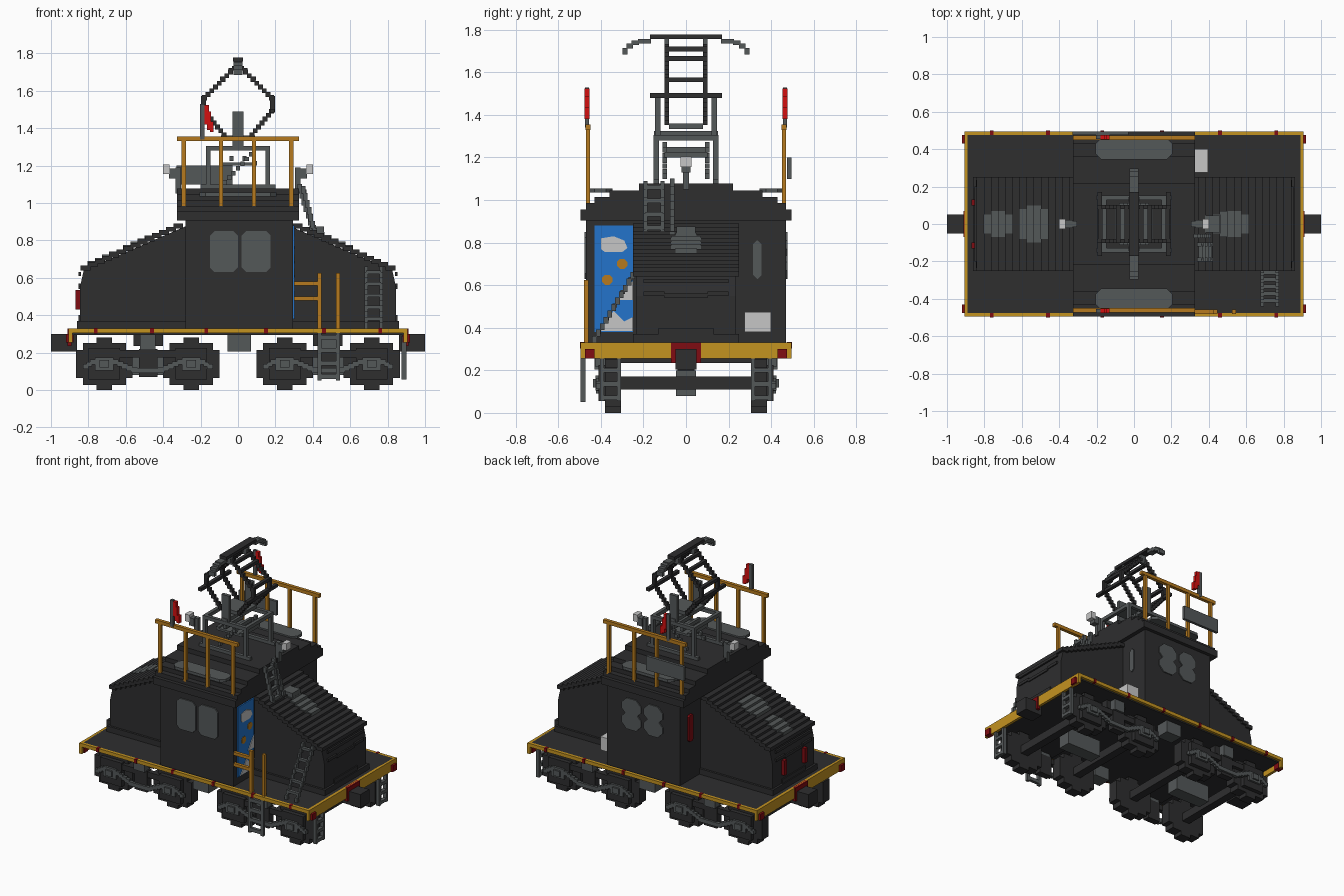
import bpy, bmesh
from mathutils import Vector

cube = bpy.data.objects.get("Cube")
if cube:
    bpy.data.objects.remove(cube, do_unlink=True)


def lin(v):
    v /= 255
    return v / 12.92 if v <= 0.04045 else ((v + 0.055) / 1.055) ** 2.4


def material(name, r, g, b):
    m = bpy.data.materials.new(name)
    m.use_nodes = True
    c = (lin(r), lin(g), lin(b), 1)
    m.diffuse_color = c
    m.node_tree.nodes["Principled BSDF"].inputs["Base Color"].default_value = c
    return m


DARK = material("charcoal", 46, 46, 47)
GREY = material("steel grey", 84, 88, 89)
YELLOW = material("safety yellow", 196, 147, 32)
ORANGE = material("rail orange", 182, 122, 30)
RED = material("bright red", 212, 16, 16)
MAROON = material("dark red", 128, 12, 18)
BLUE = material("door blue", 35, 116, 203)
WHITE = material("pale grey", 198, 198, 198)


def finish(name, bm, mat):
    bmesh.ops.recalc_face_normals(bm, faces=bm.faces)
    me = bpy.data.meshes.new(name)
    bm.to_mesh(me)
    bm.free()
    me.materials.append(mat)
    ob = bpy.data.objects.new(name, me)
    bpy.context.collection.objects.link(ob)
    return ob


def boxes(name, mat, items):
    """One object from boxes given as (x0, x1, y0, y1, z0, z1)."""
    bm = bmesh.new()
    for x0, x1, y0, y1, z0, z1 in items:
        vs = bmesh.ops.create_cube(bm, size=1)["verts"]
        for v in vs:
            v.co = Vector(((x0 + x1) / 2 + v.co.x * (x1 - x0),
                           (y0 + y1) / 2 + v.co.y * (y1 - y0),
                           (z0 + z1) / 2 + v.co.z * (z1 - z0)))
    return finish(name, bm, mat)


def prism(name, mat, pts, axis, a, b):
    """Extrude a 2D outline along axis 'x' (pts are y,z), 'y' (x,z) or 'z' (x,y)."""
    place = {'x': lambda p, q, d: (d, p, q), 'y': lambda p, q, d: (p, d, q), 'z': lambda p, q, d: (p, q, d)}[axis]
    bm = bmesh.new()
    f = bm.faces.new([bm.verts.new(place(p, q, a)) for p, q in pts])
    r = bmesh.ops.extrude_face_region(bm, geom=[f])
    shift = Vector(place(0, 0, b - a))
    for v in r["geom"]:
        if isinstance(v, bmesh.types.BMVert):
            v.co += shift
    return finish(name, bm, mat)


def octagon(u0, u1, v0, v1, c):
    return [(u0 + c, v0), (u1 - c, v0), (u1, v0 + c), (u1, v1 - c),
            (u1 - c, v1), (u0 + c, v1), (u0, v1 - c), (u0, v0 + c)]


def steps(p, q, n, s):
    """Stepped run of n boxes of size s from p to q."""
    p, q = Vector(p), Vector(q)
    out = []
    for i in range(n):
        c = p.lerp(q, i / (n - 1))
        out.append(tuple(k for j in range(3) for k in (c[j] - s[j] / 2, c[j] + s[j] / 2)))
    return out


def flip(items, axis):
    """Items plus their mirror images across x (0) or y (1)."""
    out = list(items)
    for b in items:
        b = list(b)
        b[2 * axis], b[2 * axis + 1] = -b[2 * axis + 1], -b[2 * axis]
        out.append(tuple(b))
    return out


# Deck, rim, end beams and couplers
boxes("deck", DARK, [(-.89, .89, -.475, .475, .295, .33), (-.86, .86, -.25, .25, .33, .37)])
boxes("deck_rim", YELLOW, flip([(-.9, .9, .475, .495, .305, .33)], 1) + flip([(.885, .905, -.495, .495, .255, .33)], 0))
boxes("rim_markers", MAROON, flip([(x - .01, x + .01, .475, .499, .303, .332) for x in (-.76, -.46, -.17, .15, .46, .76)], 1))
boxes("corner_lamps", MAROON, flip(flip([(.88, .92, .43, .475, .255, .3)], 0), 1))
boxes("coupler_plate", MAROON, flip([(.89, .912, -.07, .07, .235, .33)], 0))
boxes("couplers", DARK, flip([(.86, 1, -.05, .05, .205, .3)], 0))

# Cab body and stepped arch roof
boxes("cab_body", DARK, [(-.28, .295, -.47, .47, .33, .92)])
boxes("cab_roof", DARK, [(-.325, .325, -w, w, a, b) for w, a, b in
      ((.495, .905, .955), (.47, .955, .985), (.43, .985, 1.015), (.36, 1.015, 1.045), (.22, 1.045, 1.078))])
for s in (-1, 1):
    pts = [(x, s * y) for x, y in octagon(-.205, .205, .345, .46, .03)]
    prism("roof_plate", GREY, pts, 'z', 1.035, 1.055)

# Cab windows, waisted at the back
for x0, x1 in ((-.15, .0), (.02, .175)):
    prism("front_window", GREY, octagon(x0, x1, .63, .85, .025), 'y', -.478, -.465)
    for z0, z1 in ((.63, .75), (.73, .85)):
        prism("back_window", GREY, octagon(x0, x1, z0, z1, .04), 'y', .465, .478)

# Sloping hoods with overlapping roof slats
for s, tag in ((1, "left"), (-1, "right")):
    pts = [(s * x, z) for x, z in ((.28, .33), (.845, .33), (.845, .55), (.825, .64), (.28, .875))]
    prism(tag + "_hood", DARK, pts, 'y', -.235, .235)
    n = 14
    slats = steps((s * .32, 0, .877), (s * .815, 0, .653), n, (.052, .5, .026))
    boxes(tag + "_hood_slats", DARK, slats)
    # Roof hatches follow the slats, with the corners cut back
    spans = ((.45, .60, .1), (.66, .8, .07)) if s < 0 else ((.41, .6, .07),)
    hatch = []
    for a, b, w in spans:
        inside = [t for t in slats if a <= abs(t[0] + t[1]) / 2 <= b]
        for i, t in enumerate(inside):
            k = w - (.02 if i in (0, len(inside) - 1) else 0)
            hatch.append((t[0] - .001, t[1] + .001, -k, k, t[4] + .005, t[5] + .006))
    boxes(tag + "_hood_hatches", GREY, hatch)
    boxes(tag + "_hood_end_trim", DARK, [tuple(sorted((s * .84, s * .853))) + b for b in
          ((-.2, .2, .61, .63), (-.2, -.1, .55, .57), (.1, .2, .55, .57), (-.1, .1, .54, .56), (-.13, .13, .37, .4))])

# Fittings on the hood ends and cab end walls
boxes("hood_end_lamps", MAROON, flip([(-.868, -.84, .1, .13, .43, .535)], 1))
prism("red_panel", MAROON, octagon(.335, .385, .61, .8, .012), 'x', -.295, -.275)
prism("end_window", GREY, octagon(.315, .355, .63, .81, .018), 'x', .29, .302)
boxes("white_locker", WHITE, [(.29, .395, .275, .4, .38, .475)])

# Painted cab door
boxes("cab_door", BLUE, [(.29, .302, -.43, -.25, .38, .88)])
prism("door_window", WHITE, [(-.4, .77), (-.38, .755), (-.3, .755), (-.275, .775), (-.29, .81), (-.34, .83), (-.4, .82)], 'x', .30, .306)
prism("door_patch_low", WHITE, [(-.41, .385), (-.25, .385), (-.25, .45), (-.29, .43), (-.34, .48), (-.37, .43)], 'x', .30, .306)
prism("door_patch_mid", WHITE, [(-.32, .53), (-.25, .53), (-.25, .62), (-.28, .59)], 'x', .30, .306)
for y, z in ((-.3, .7), (-.37, .625)):
    prism("door_spot", ORANGE, octagon(y - .024, y + .024, z - .024, z + .024, .014), 'x', .30, .306)

# Ladder leaning on the left hood
lad = []
for x in (.685, .765):
    lad += steps((x, -.43, .345), (x, -.25, .645), 11, (.018, .022, .032))
lad += steps((.725, -.41, .38), (.725, -.26, .63), 5, (.08, .022, .018))
boxes("hood_ladder", GREY, lad)

# Ladder, pipe and horn behind the cab roof
up = []
for y in (-.19, -.11):
    up += steps((.41, y, .845), (.35, y, 1.07), 7, (.024, .02, .04))
up += steps((.405, -.15, .87), (.355, -.15, 1.06), 4, (.022, .08, .022))
up += steps((.41, -.065, .83), (.33, -.065, 1.08), 8, (.026, .022, .042))
up += [(.38, .5, -.07, .07, .74, .83), (.38, .46, -.045, .045, .83, .875)]
boxes("roof_ladder_and_pipe", GREY, up)

# Roof lamps
boxes("lamp_stems", GREY, flip([(.305, .335, -.015, .015, 1.05, 1.19), (.33, .37, -.022, .022, 1.13, 1.185)], 0))
boxes("lamp_lenses", WHITE, flip([(.365, .4, -.027, .027, 1.155, 1.205)], 0))

# Roof railings, flags and sign plate
rail = [(-.325, .325, .448, .472, 1.33, 1.355)]
rail += [(x - .011, x + .011, .45, .47, .975, 1.335) for x in (-.29, -.09, .085, .285)]
boxes("roof_railings", ORANGE, flip(rail, 1))
boxes("flag_posts", GREY, flip([(-.202, -.178, .455, .475, 1.34, 1.53)], 1))
boxes("flags", RED, flip([(-.178, -.155, .453, .477, 1.42, 1.525), (-.165, -.145, .453, .477, 1.39, 1.49),
                          (-.15, -.13, .453, .477, 1.38, 1.435)], 1))
boxes("sign_plate", GREY, [(-.33, -.03, .475, .495, 1.1, 1.2)])

# Boarding rails and steps
boxes("boarding_rails", ORANGE, [(x - .011, x + .011, -.48, -.458, .33, .625) for x in (.435, .535)]
      + [(.3, .43, -.48, -.458, z - .011, z + .011) for z in (.49, .57)])
boxes("side_steps", GREY, [(x - .011, x + .011, -.495, -.473, .05, .305) for x in (.435, .535)]
      + [(.435, .535, -.495, -.473, z, z + .025) for z in (.06, .13, .2, .27)])
end = [(.875, .9, y - .01, y + .01, .055, .29) for y in (.315, .395)]
end += [(.875, .9, .315, .395, z, z + .022) for z in (.06, .125, .19)]
boxes("end_steps", GREY, flip(end, 1))

# Wheels, axles and bogies
wheels, axles, frames, gear = [], [], [], []
for x in (.25, .715):
    for w, h in ((.15, .075), (.115, .112), (.042, .14)):
        wheels.append((x - w, x + w, .305, .38, .14 - h, .14 + h))
    axles.append((x - .03, x + .03, -.31, .31, .11, .17))
    frames.append((x - .085, x + .085, .37, .41, .055, .225))
    gear += [(x - .05, x + .05, .4, .425, .105, .175), (x - .025, x + .025, .42, .438, .12, .16)]
    d = -1 if x > .5 else 1
    gear += steps((x + d * .06, .412, .15), (x + d * .16, .412, .105), 5, (.034, .024, .028))
    gear += steps((x - d * .06, .412, .15), (x - d * .1, .412, .125), 3, (.03, .024, .026))
frames += [(.3, .67, .37, .405, .175, .215), (.43, .53, .36, .41, .07, .22)]
gear += [(.4, .565, .4, .424, .09, .118), (.44, .525, .36, .425, .215, .3)]
boxes("wheels", DARK, flip(flip(wheels, 0), 1))
boxes("axles", DARK, flip(axles, 0))
boxes("bogie_frames", DARK, flip(flip(frames, 0), 1))
boxes("axle_boxes_and_springs", GREY, flip(flip(gear, 0), 1))
boxes("bogie_bolsters", DARK, flip([(.4, .56, -.38, .38, .235, .3)], 0))
boxes("traction_motors", GREY, flip([(.34, .62, -.048, .048, .08, .2)], 0))
boxes("motor_hangers", DARK, flip([(.44, .52, -.04, .04, .19, .24)], 0))
boxes("underfloor_boxes", GREY, flip([(-.055, .07, .33, .43, .205, .3)], 1))

# Pantograph base frame
base = [(.148, .172, .128, .152, 1.07, 1.305), (-.17, .17, .128, .152, 1.28, 1.305), (-.2, .2, .128, .152, 1.078, 1.1)]
base += [(-.03, .03, .12, .145, 1.3, 1.49)]
base += steps((-.07, .1, 1.11), (.07, .1, 1.26), 7, (.022, .022, .024))
base = flip(base, 1) + [(-.172, -.148, y - .012, y + .012, 1.07, 1.305) for y in (-.14, .14)]
base += flip([(.148, .172, -.14, .14, 1.28, 1.305), (.08, .102, -.1, .1, 1.2, 1.225), (.025, .045, -.1, .1, 1.225, 1.25)], 0)
base += [(-.09, .09, -.08, .08, 1.335, 1.36), (-.02, .02, -.15, .15, 1.3, 1.325), (-.1, .1, -.1, .1, 1.2, 1.215)]
boxes("pantograph_base", GREY, base)

# Pantograph diamond arms, cross bars and contact strip
arms = []
for a, b, n in (((.075, .09, 1.365), (.18, .09, 1.49), 7), ((.185, .09, 1.5), (.185, .09, 1.56), 4),
                ((.18, .09, 1.56), (.02, .09, 1.72), 9)):
    arms += steps(a, b, n, (.026, .022, .026))
arms = flip(flip(arms, 0), 1)
arms += flip([(x - .012, x + .012, -.1, .1, z - .011, z + .011) for x, z in ((.18, 1.565), (.085, 1.665), (.04, 1.71))], 0)
arms += flip([(.17, .195, -.17, .17, 1.48, 1.502)], 0)
arms += [(-.028, .028, -.17, .17, 1.757, 1.778)]
boxes("pantograph_arms", DARK, arms)
horn = [(-.024, .024, .165, .225, 1.735, 1.757), (-.024, .024, .22, .255, 1.728, 1.75),
        (-.024, .024, .25, .28, 1.712, 1.735), (-.024, .024, .275, .298, 1.685, 1.715),
        (-.022, .022, .08, .1, 1.695, 1.76)]
boxes("contact_horns", GREY, flip(horn, 1))
